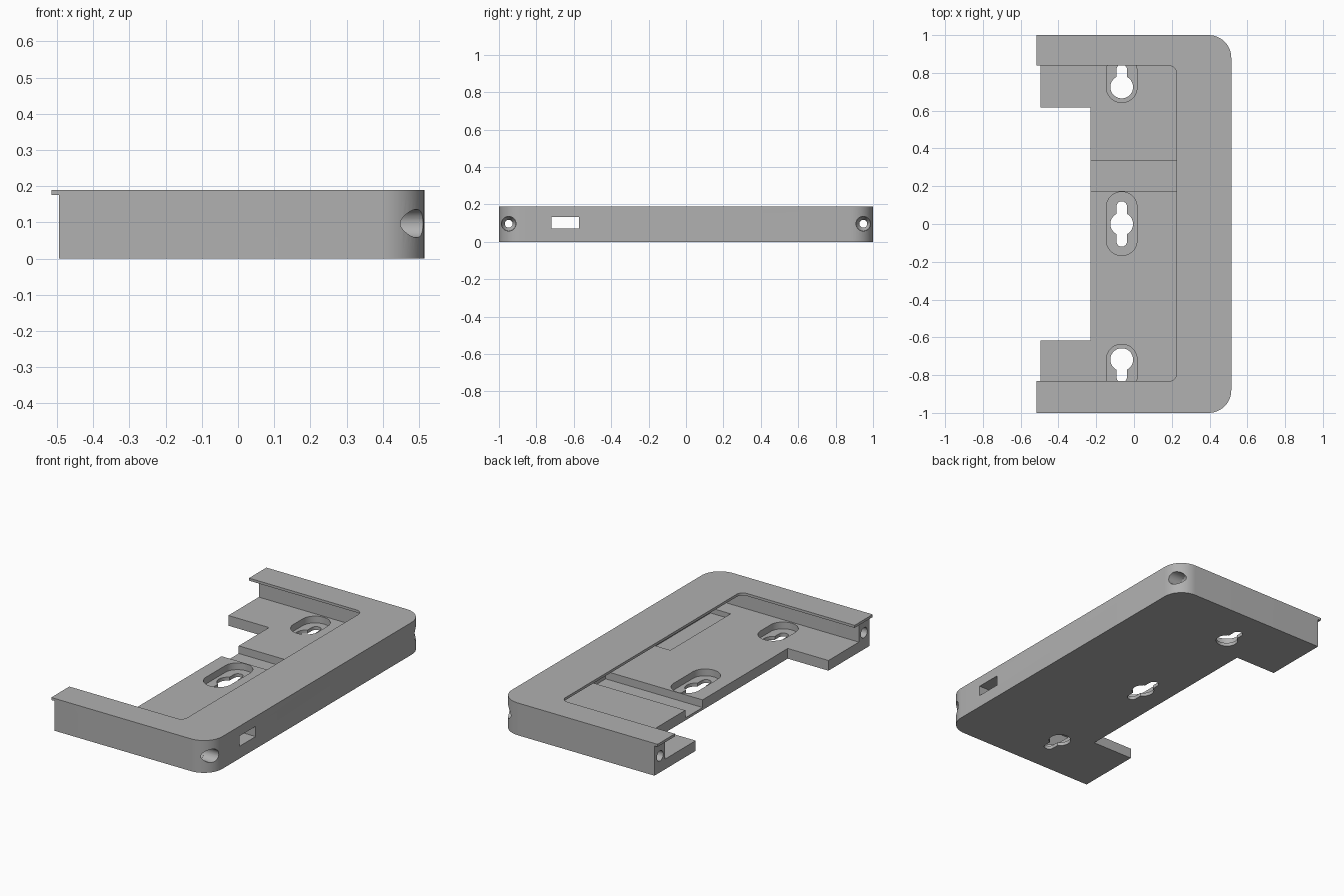
import bpy, bmesh
from math import pi, sin, cos
from mathutils import Matrix

cube = bpy.data.objects.get("Cube")
if cube:
    bpy.data.objects.remove(cube, do_unlink=True)

grey = bpy.data.materials.new("light grey plastic")
grey.use_nodes = True
grey.diffuse_color = (0.44, 0.44, 0.44, 1)
grey.node_tree.nodes["Principled BSDF"].inputs["Base Color"].default_value = grey.diffuse_color


def add_object(name, bm):
    bmesh.ops.recalc_face_normals(bm, faces=bm.faces)
    mesh = bpy.data.meshes.new(name)
    bm.to_mesh(mesh)
    bm.free()
    mesh.materials.append(grey)
    obj = bpy.data.objects.new(name, mesh)
    bpy.context.collection.objects.link(obj)
    return obj


def rounded(x0, x1, y0, y1, radii, steps=12):
    """Rectangle outline; radii run from the +x+y corner counterclockwise."""
    points = []
    corners = [(x1, y1, -1, -1), (x0, y1, 1, -1), (x0, y0, 1, 1), (x1, y0, -1, 1)]
    for i, ((x, y, sx, sy), r) in enumerate(zip(corners, radii)):
        if r == 0:
            points.append((x, y))
            continue
        for k in range(steps + 1):
            a = (i + k / steps) * pi / 2
            points.append((x + sx * r + r * cos(a), y + sy * r + r * sin(a)))
    return points


def prism(name, outline, z0, z1):
    bm = bmesh.new()
    face = bm.faces.new([bm.verts.new((x, y, z0)) for x, y in outline])
    top = bmesh.ops.extrude_face_region(bm, geom=[face])["geom"]
    verts = [v for v in top if isinstance(v, bmesh.types.BMVert)]
    bmesh.ops.translate(bm, vec=(0, 0, z1 - z0), verts=verts)
    return add_object(name, bm)


def box(name, x0, x1, y0, y1, z0, z1):
    return prism(name, rounded(x0, x1, y0, y1, (0, 0, 0, 0)), z0, z1)


def rod(name, x0, x1, y, z, r0, r1):
    bm = bmesh.new()
    place = Matrix.Translation(((x0 + x1) / 2, y, z)) @ Matrix.Rotation(pi / 2, 4, 'Y')
    bmesh.ops.create_cone(bm, cap_ends=True, segments=40, radius1=r0, radius2=r1,
                          depth=x1 - x0, matrix=place)
    return add_object(name, bm)


def cut(target, cutter):
    mod = target.modifiers.new("cut", 'BOOLEAN')
    mod.operation = 'DIFFERENCE'
    mod.solver = 'EXACT'
    mod.object = cutter
    bpy.context.view_layer.objects.active = target
    bpy.ops.object.modifier_apply(modifier=mod.name)
    bpy.data.objects.remove(cutter, do_unlink=True)


FLOOR, LIP, TOP = 0.06, 0.175, 0.19
HOLE_X = -0.065

# Outer block with two rounded corners
body = prism("mounting_bracket", rounded(-0.515, 0.515, -1, 1, (0.12, 0, 0, 0.12)), 0, TOP)

# Short lip overhang at the open end, and the notch in the floor
cut(body, box("end_trim", -0.7, -0.495, -1.2, 1.2, -0.1, LIP))
cut(body, box("floor_notch", -0.7, -0.23, -0.617, 0.617, -0.1, 0.3))

# Opening in the top and the wider cavity beneath its lip
cut(body, prism("top_opening", rounded(-0.8, 0.225, -0.832, 0.838, (0.04, 0, 0, 0.04)), 0.1, 0.3))
cut(body, prism("cavity", rounded(-0.8, 0.405, -0.9, 0.9, (0.02, 0, 0, 0.02)), FLOOR, LIP))

# Groove across the floor and shallow recess by the side wall
cut(body, box("cross_groove", -0.6, 0.4, 0.175, 0.335, 0.015, 0.1))
cut(body, box("floor_recess", 0.27, 0.4, -0.8, -0.24, 0.03, 0.1))

# Keyhole pockets and openings
stadium = (0.08,) * 4
slot = (0.027,) * 4
disc = (0.06,) * 4
for y, low, high, slot_low, slot_high in (
        (0, -0.167, 0.17, -0.12, 0.12),
        (0.725, 0.643, 0.89, 0.725, 0.845),
        (-0.718, -0.89, -0.637, -0.838, -0.718)):
    cut(body, prism("pocket", rounded(HOLE_X - 0.081, HOLE_X + 0.081, low, high, stadium), 0.02, 0.1))
    cut(body, prism("round_hole", rounded(HOLE_X - 0.0601, HOLE_X + 0.0601, y - 0.0601, y + 0.0601, disc), -0.1, 0.1))
    cut(body, prism("slot", rounded(HOLE_X - 0.0275, HOLE_X + 0.0275, slot_low, slot_high, slot), -0.1, 0.1))

# Cable window in the side wall
cut(body, box("side_window", 0.39, 0.7, -0.72, -0.572, 0.072, 0.132))

# Countersunk screw channels through both end walls
for side in (-1, 1):
    y = side * 0.948
    cut(body, rod("channel", -0.7, 0.7, y, 0.097, 0.021, 0.021))
    cut(body, rod("end_bore", -0.7, -0.4, y, 0.097, 0.03, 0.03))
    cut(body, rod("counterbore", 0.42, 0.7, y, 0.097, 0.039, 0.039))
    cut(body, rod("countersink", 0.39, 0.421, y, 0.097, 0.021, 0.0385))

# Smooth curves, crisp edges
bpy.ops.object.select_all(action='DESELECT')
body.select_set(True)
bpy.context.view_layer.objects.active = body
bpy.ops.object.shade_smooth_by_angle(angle=pi / 6)
